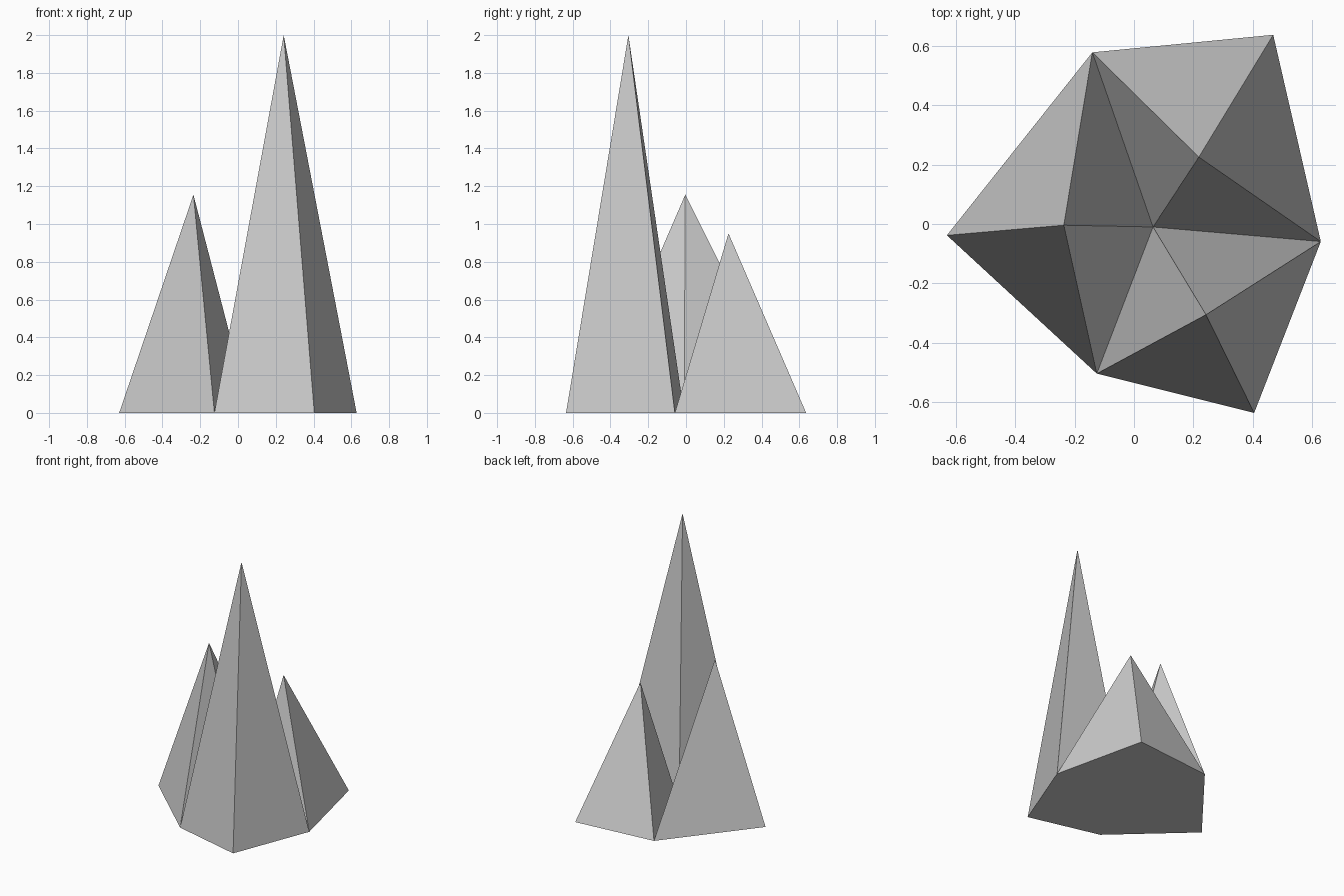
import bpy

if "Cube" in bpy.data.objects:
    bpy.data.objects.remove(bpy.data.objects["Cube"])

# Shared ground points: outer hexagon corners and the inner meeting point
LEFT = (-0.629, -0.038)
BACK_LEFT = (-0.14, 0.577)
BACK_RIGHT = (0.468, 0.636)
RIGHT = (0.628, -0.059)
FRONT_RIGHT = (0.404, -0.635)
FRONT_LEFT = (-0.125, -0.503)
MIDDLE = (0.064, -0.010)


def spire(name, base, apex):
    """Four-sided flat-faced pyramid; base listed counter-clockwise from above."""
    verts = [(x, y, 0.0) for x, y in base] + [apex]
    n = len(base)
    faces = [(i, (i + 1) % n, n) for i in range(n)]
    faces.append(tuple(reversed(range(n))))
    mesh = bpy.data.meshes.new(name)
    mesh.from_pydata(verts, [], faces)
    mesh.update()
    obj = bpy.data.objects.new(name, mesh)
    bpy.context.collection.objects.link(obj)
    return obj


# Three spires sharing the middle point and neighbouring corners
spire("left_spire", [LEFT, FRONT_LEFT, MIDDLE, BACK_LEFT], (-0.236, -0.004, 1.155))
spire("tall_front_spire", [FRONT_LEFT, FRONT_RIGHT, RIGHT, MIDDLE], (0.242, -0.305, 2.0))
spire("back_spire", [MIDDLE, RIGHT, BACK_RIGHT, BACK_LEFT], (0.218, 0.225, 0.95))
